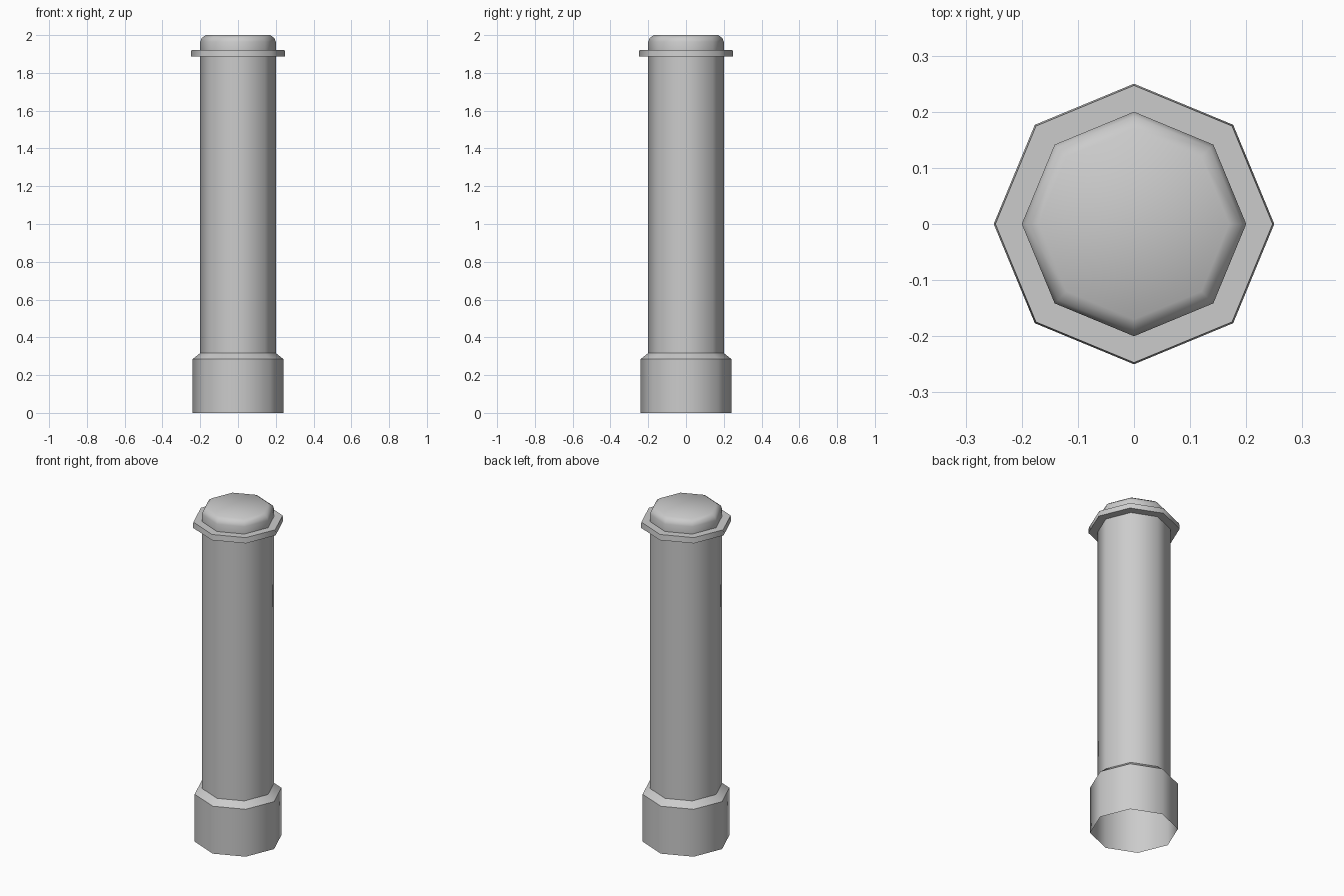
import bpy, bmesh, math

if "Cube" in bpy.data.objects:
    bpy.data.objects.remove(bpy.data.objects["Cube"])

SIDES = 8


def lathe(name, profile, cap_top=False, angle=50):
    """Revolve (radius, z) points into an eight-sided shell."""
    bm = bmesh.new()
    rings = []
    for r, z in profile:
        rings.append([bm.verts.new((r * math.cos(2 * math.pi * i / SIDES),
                                    r * math.sin(2 * math.pi * i / SIDES), z))
                      for i in range(SIDES)])
    for a, b in zip(rings, rings[1:]):
        for i in range(SIDES):
            j = (i + 1) % SIDES
            bm.faces.new((a[i], a[j], b[j], b[i]))
    if cap_top:
        bm.faces.new(rings[-1])
    mesh = bpy.data.meshes.new(name)
    bm.to_mesh(mesh)
    bm.free()
    obj = bpy.data.objects.new(name, mesh)
    bpy.context.collection.objects.link(obj)
    bpy.ops.object.select_all(action='DESELECT')
    obj.select_set(True)
    bpy.context.view_layer.objects.active = obj
    bpy.ops.object.shade_smooth_by_angle(angle=math.radians(angle))
    return obj


# Wide foot, open underneath, with a sloped shoulder
lathe("base", [(0.24, 0), (0.24, 0.285), (0.2, 0.317)], angle=46)
# Main post
lathe("shaft", [(0.2, 0.317), (0.2, 1.888)])
# Thin flange near the top
lathe("collar", [(0.2, 1.888), (0.25, 1.888), (0.247, 1.921), (0.2, 1.921)])
# Softly chamfered head
lathe("cap", [(0.2, 1.921), (0.2, 1.965), (0.192, 1.985), (0.17, 2.0)], cap_top=True)
